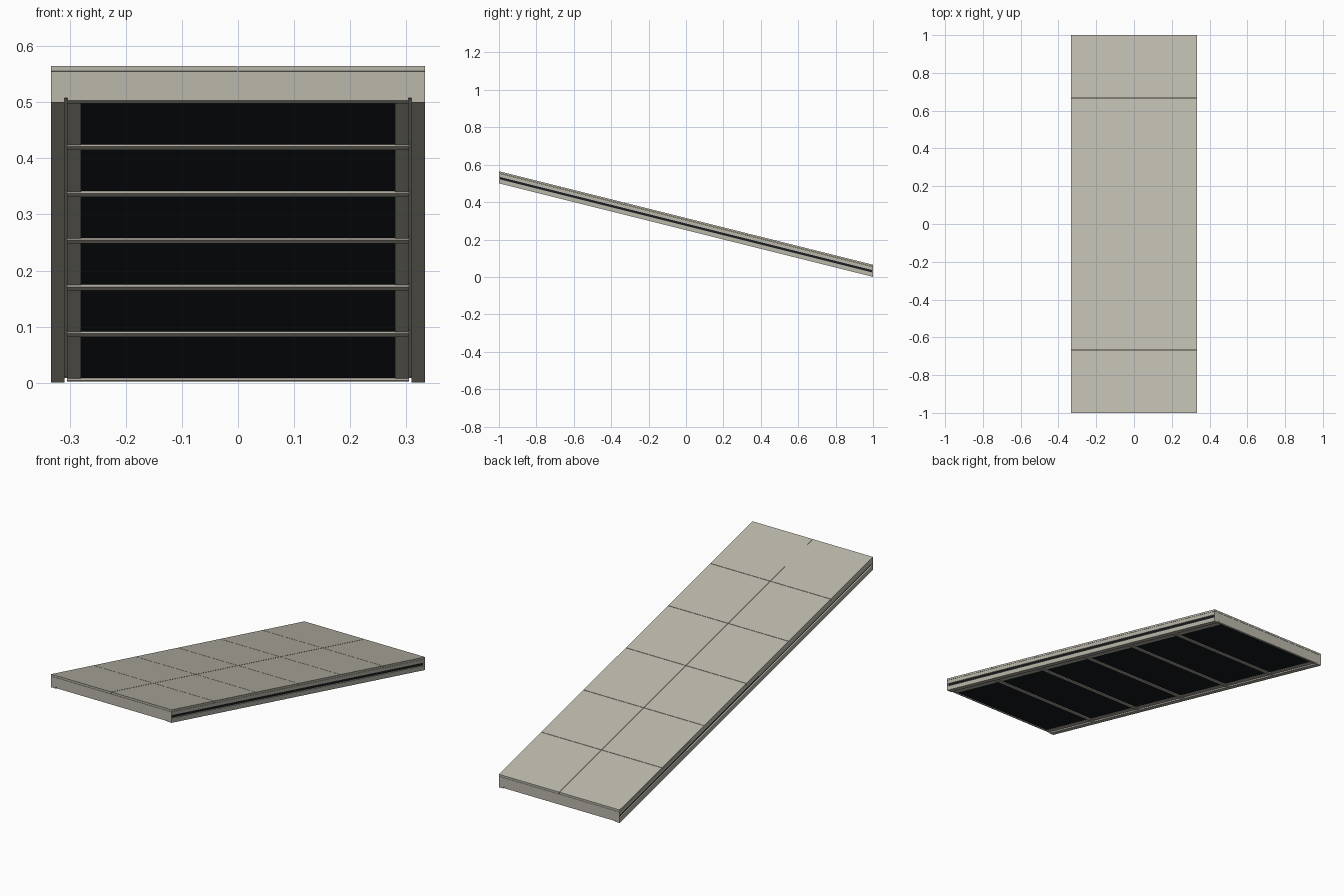
import bpy, bmesh

if "Cube" in bpy.data.objects:
    bpy.data.objects.remove(bpy.data.objects["Cube"])

SLOPE = -0.25
HALF_W = 0.333
BAYS = 6


def material(name, rgb):
    m = bpy.data.materials.new(name)
    m.diffuse_color = (*rgb, 1)
    m.use_nodes = True
    m.node_tree.nodes["Principled BSDF"].inputs["Base Color"].default_value = m.diffuse_color
    return m


PAINT = material("beige_paint", (0.50, 0.48, 0.41))
BLACK = material("black_infill", (0.010, 0.012, 0.014))


def slope_boxes(name, boxes, mat):
    """Boxes (x0, x1, y0, y1, h0, h1), heights measured from the sloping underside."""
    bm = bmesh.new()
    for x0, x1, y0, y1, h0, h1 in boxes:
        for v in bmesh.ops.create_cube(bm, size=1)["verts"]:
            x = x0 if v.co.x < 0 else x1
            y = y0 if v.co.y < 0 else y1
            h = h0 if v.co.z < 0 else h1
            v.co = (x, y, h + SLOPE * (y - 1))
    mesh = bpy.data.meshes.new(name)
    bm.to_mesh(mesh)
    bm.free()
    mesh.materials.append(mat)
    ob = bpy.data.objects.new(name, mesh)
    bpy.context.collection.objects.link(ob)
    return ob


def mirrored(boxes):
    return boxes + [(-b[1], -b[0], *b[2:]) for b in boxes]


pitch = 2 / BAYS
gap = 0.001
bar = 0.0125

# Deck plates: two columns of six with fine seams
plates = []
for i in range(BAYS):
    y0 = -1 + i * pitch + (gap if i else 0)
    y1 = -1 + (i + 1) * pitch - (gap if i < BAYS - 1 else 0)
    plates.append((gap, HALF_W, y0, y1, 0.0555, 0.065))
slope_boxes("deck_plates", mirrored(plates), PAINT)

# Solid body under the deck
slope_boxes("deck_core", [(-0.312, 0.312, -0.995, 0.995, 0.009, 0.0555)], PAINT)

# Side rails: upper and lower flanges with a dark groove between
slope_boxes("side_rails", mirrored([
    (0.309, HALF_W, -0.995, 0.995, 0.0, 0.023),
    (0.309, HALF_W, -0.995, 0.995, 0.036, 0.0545)]), PAINT)
slope_boxes("side_groove_strips", mirrored([
    (0.311, 0.325, -0.995, 0.995, 0.022, 0.037)]), BLACK)

# End covers, notched below at the frame slits
for name, y0, y1 in (("front_end", -1, -0.995), ("back_end", 0.995, 1)):
    slope_boxes(name, [(-HALF_W, HALF_W, y0, y1, 0.008, 0.0545),
                       (-0.304, 0.304, y0, y1, 0.003, 0.008)]
                + mirrored([(0.309, HALF_W, y0, y1, 0.0, 0.008)]), PAINT)

# Underside frame: edge strips and cross bars
slope_boxes("frame_edge_strips", mirrored([
    (0.280, 0.304, -0.995, 0.995, 0.004, 0.010)]), PAINT)
bars = []
for i in range(BAYS + 1):
    y = -1 + i * pitch
    bars.append((-0.305, 0.305, max(y - bar, -0.995), min(y + bar, 0.995), 0.001, 0.010))
slope_boxes("cross_bars", bars, PAINT)

# Black infill panels between the bars
slope_boxes("infill_panels", [
    (-0.281, 0.281, -1 + i * pitch + bar, -1 + (i + 1) * pitch - bar, 0.005, 0.010)
    for i in range(BAYS)], BLACK)
